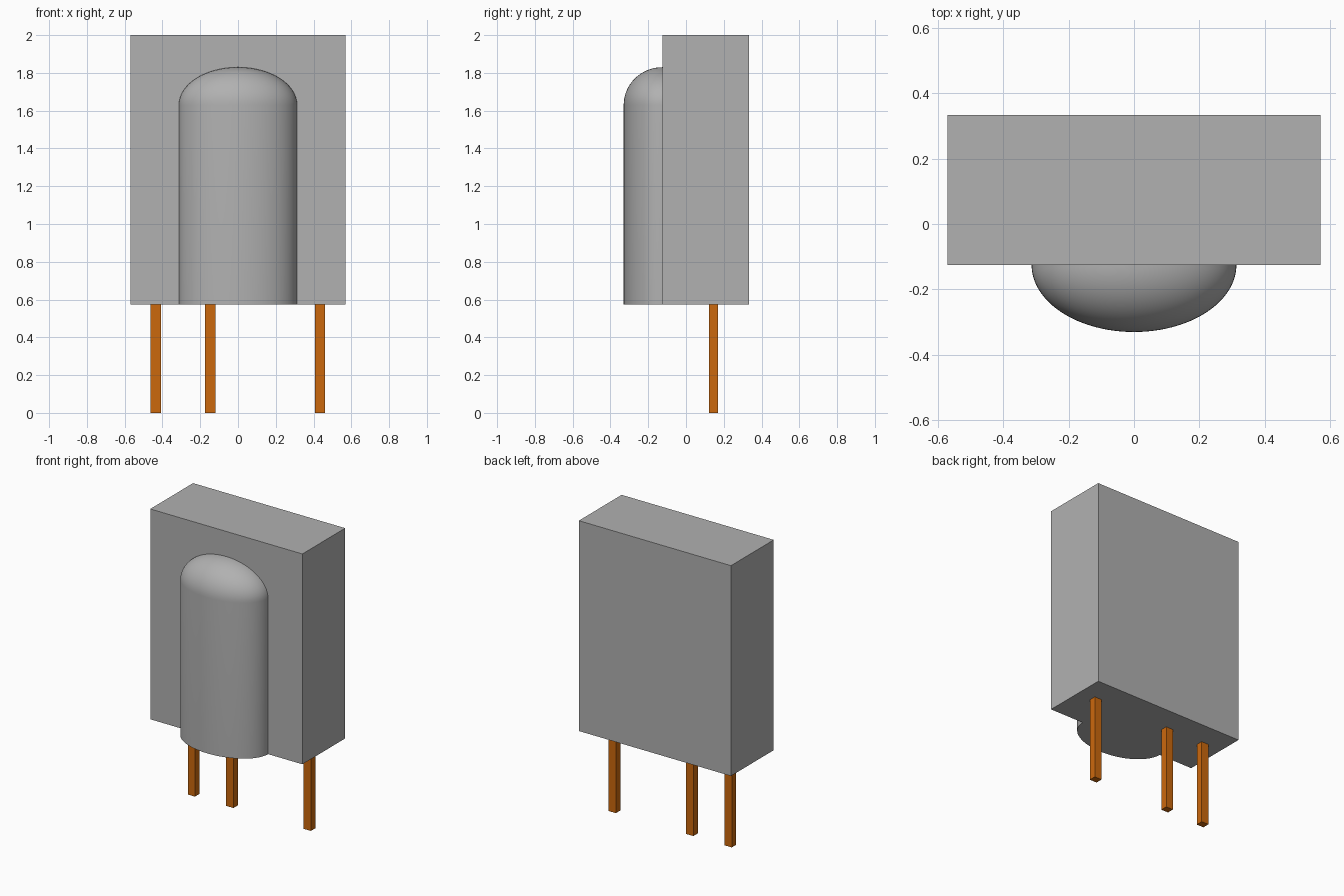
import bpy
import bmesh
import math

if "Cube" in bpy.data.objects:
    bpy.data.objects.remove(bpy.data.objects["Cube"], do_unlink=True)


def material(name, colour):
    m = bpy.data.materials.new(name)
    m.use_nodes = True
    m.diffuse_color = colour
    bsdf = next(n for n in m.node_tree.nodes if n.type == "BSDF_PRINCIPLED")
    bsdf.inputs["Base Color"].default_value = colour
    return m


GREY = material("grey plastic", (0.44, 0.44, 0.44, 1))
COPPER = material("copper", (0.60, 0.14, 0.004, 1))


def add_object(name, bm, mat):
    mesh = bpy.data.meshes.new(name)
    bmesh.ops.recalc_face_normals(bm, faces=bm.faces)
    bm.to_mesh(mesh)
    bm.free()
    mesh.materials.append(mat)
    ob = bpy.data.objects.new(name, mesh)
    bpy.context.collection.objects.link(ob)
    return ob


def box(name, lo, hi, mat):
    bm = bmesh.new()
    bmesh.ops.create_cube(bm, size=1)
    for v in bm.verts:
        v.co = [(a + b) / 2 + c * (b - a) for a, b, c in zip(lo, hi, v.co)]
    return add_object(name, bm, mat)


BASE, FRONT = 0.575, -0.125

# Rectangular housing
box("housing", (-0.57, FRONT, BASE), (0.57, 0.333, 2.0), GREY)

# Domed lens: a rounded profile swept half a turn, then flattened front to back
RX, RY, SPRING, RISE = 0.313, 0.205, 1.63, 0.20
profile = [(0, BASE), (RX, BASE)]
for i in range(17):
    a = math.radians(90) * i / 16
    profile.append((RX * math.cos(a), SPRING + RISE * math.sin(a)))
bm = bmesh.new()
verts = [bm.verts.new((x, 0, z)) for x, z in profile]
edges = [bm.edges.new(pair) for pair in zip(verts, verts[1:])]
bmesh.ops.spin(bm, geom=verts + edges, cent=(0, 0, 0), axis=(0, 0, 1),
               angle=-math.pi, steps=48)
bmesh.ops.remove_doubles(bm, verts=bm.verts, dist=0.0005)
for v in bm.verts:
    v.co.y = FRONT + v.co.y * RY / RX
lens = add_object("domed_lens", bm, GREY)
bpy.ops.object.select_all(action="DESELECT")
lens.select_set(True)
bpy.context.view_layer.objects.active = lens
bpy.ops.object.shade_smooth_by_angle(angle=math.radians(35))

# Three square pins
for name, x in (("right_pin", -0.435), ("middle_pin", -0.147), ("left_pin", 0.434)):
    box(name, (x - 0.027, 0.122, 0), (x + 0.027, 0.17, BASE + 0.02), COPPER)
